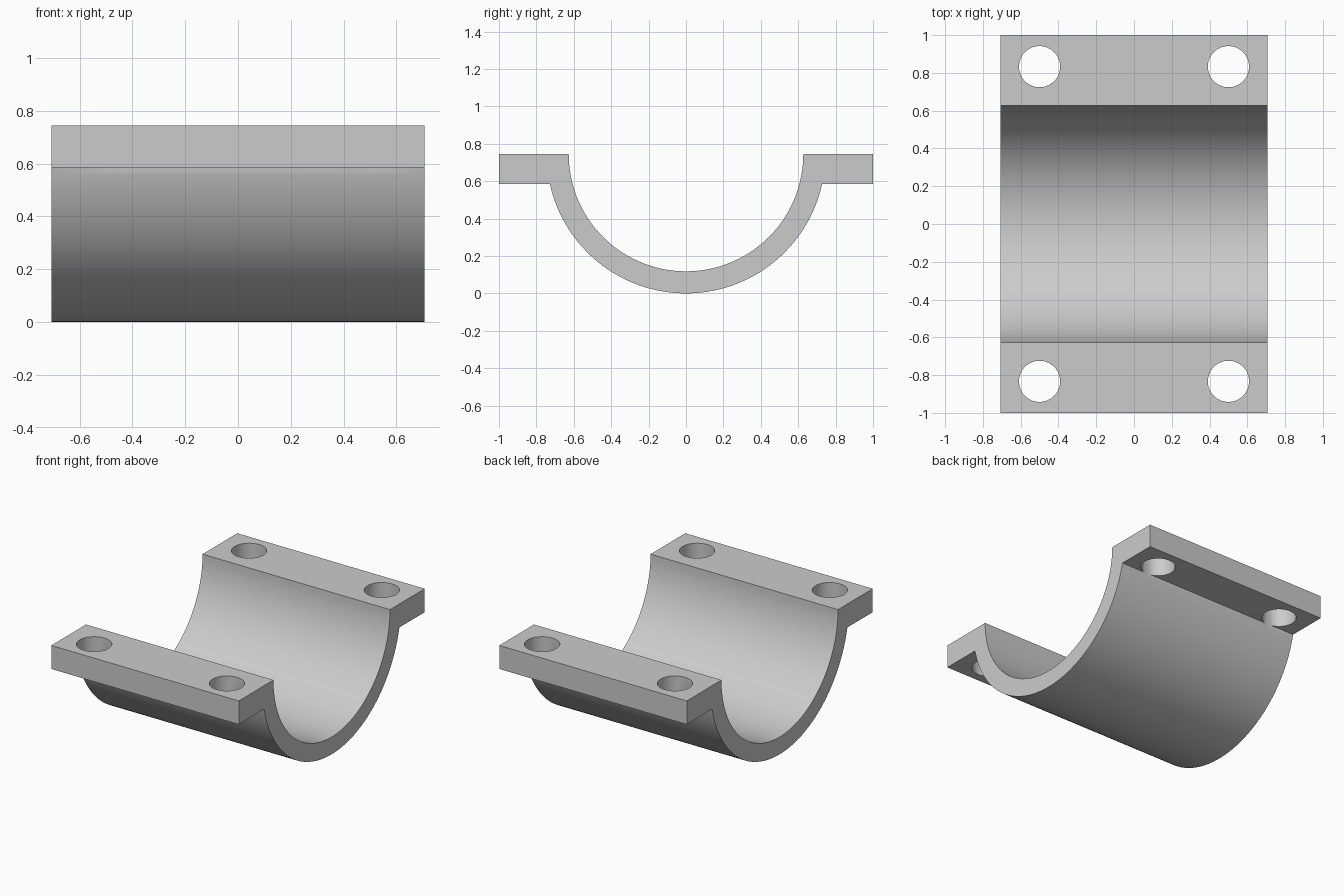
import bpy, bmesh, math

old = bpy.data.objects.get("Cube")
if old:
    bpy.data.objects.remove(old, do_unlink=True)

HALF_LENGTH = 0.706
TOP, FLANGE_BOTTOM = 0.745, 0.585
OUTER, INNER = 0.745, 0.627
STEPS = 72

grey = bpy.data.materials.new("plain grey")
grey.use_nodes = True
colour = (0.6, 0.6, 0.6, 1)
grey.diffuse_color = colour
grey.node_tree.nodes["Principled BSDF"].inputs["Base Color"].default_value = colour


def arc(radius, start, end):
    """Points (y, z) on a circle about the top centre line."""
    angles = [start + (end - start) * i / STEPS for i in range(STEPS + 1)]
    return [(radius * math.cos(a), TOP + radius * math.sin(a)) for a in angles]


def make_object(name, bm):
    bmesh.ops.recalc_face_normals(bm, faces=bm.faces)
    mesh = bpy.data.meshes.new(name)
    bm.to_mesh(mesh)
    bm.free()
    mesh.materials.append(grey)
    obj = bpy.data.objects.new(name, mesh)
    bpy.context.collection.objects.link(obj)
    return obj


# Half-round saddle with two flanges, extruded along x
dip = math.asin((TOP - FLANGE_BOTTOM) / OUTER)
profile = [(-1, TOP), (-1, FLANGE_BOTTOM)]
profile += arc(OUTER, -math.pi + dip, -dip)
profile += [(1, FLANGE_BOTTOM), (1, TOP)]
profile += arc(INNER, 0, -math.pi)
bm = bmesh.new()
face = bm.faces.new([bm.verts.new((-HALF_LENGTH, y, z)) for y, z in profile])
side = bmesh.ops.extrude_face_region(bm, geom=[face])
bmesh.ops.translate(bm, vec=(2 * HALF_LENGTH, 0, 0),
                    verts=[v for v in side["geom"] if isinstance(v, bmesh.types.BMVert)])
clamp = make_object("saddle_clamp", bm)

# Four bolt holes
bm = bmesh.new()
for x in (-0.5, 0.5):
    for y in (-0.833, 0.833):
        ring = bmesh.ops.create_cone(bm, cap_ends=True, segments=64,
                                     radius1=0.109, radius2=0.109, depth=0.5)
        bmesh.ops.translate(bm, verts=ring["verts"], vec=(x, y, 0.67))
cutter = make_object("bolt_hole_cutter", bm)

cut = clamp.modifiers.new("bolt holes", "BOOLEAN")
cut.operation = "DIFFERENCE"
cut.solver = "EXACT"
cut.object = cutter
bpy.ops.object.select_all(action="DESELECT")
bpy.context.view_layer.objects.active = clamp
clamp.select_set(True)
bpy.ops.object.modifier_apply(modifier=cut.name)
bpy.data.objects.remove(cutter, do_unlink=True)

bpy.ops.object.shade_smooth_by_angle(angle=math.radians(25))
